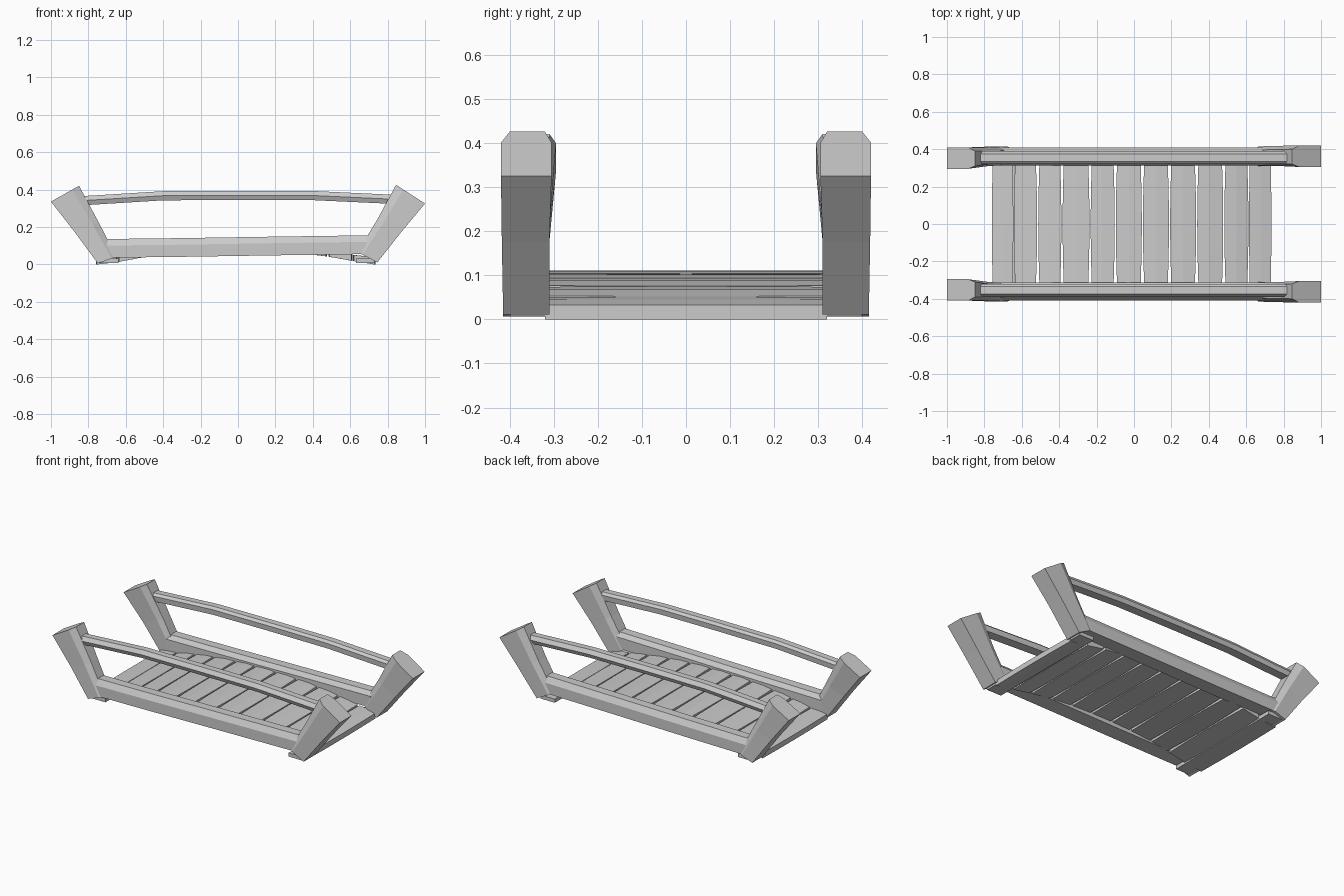
import bpy, bmesh, math
from mathutils import Vector

old = bpy.data.objects.get("Cube")
if old:
    bpy.data.objects.remove(old, do_unlink=True)

grey = bpy.data.materials.new("weathered_grey")
grey.use_nodes = True
colour = (0.6, 0.6, 0.6, 1)
grey.diffuse_color = colour
grey.node_tree.nodes["Principled BSDF"].inputs["Base Color"].default_value = colour


def loft(name, rings):
    """Skin equal rings of points and cap both ends."""
    bm = bmesh.new()
    loops = [[bm.verts.new(p) for p in ring] for ring in rings]
    n = len(loops[0])
    for a, b in zip(loops, loops[1:]):
        for i in range(n):
            j = (i + 1) % n
            bm.faces.new((a[i], a[j], b[j], b[i]))
    bm.faces.new(loops[0])
    bm.faces.new(loops[-1])
    bmesh.ops.recalc_face_normals(bm, faces=bm.faces)
    mesh = bpy.data.meshes.new(name)
    bm.to_mesh(mesh)
    bm.free()
    mesh.materials.append(grey)
    obj = bpy.data.objects.new(name, mesh)
    bpy.context.collection.objects.link(obj)
    return obj


def rail(name, side, y, section, path):
    """Sweep a (depth, height) section along an (x, z) path."""
    return loft(name, [[(x, side * (y + d), z + h) for d, h in section]
                       for x, z in path])


def post(name, end, side):
    """Flared, outward-leaning post with chamfered inner edges."""
    rings = []
    # outer corner, inner corner, near and far depth for each level
    if end < 0:
        levels = [((-0.75, 0.01), (-0.65, 0.045), 0.315, 0.415),
                  ((-0.875, 0.18), (-0.745, 0.23), 0.31, 0.41),
                  ((-1.0, 0.34), (-0.85, 0.425), 0.295, 0.41)]
    else:
        levels = [((0.745, 0.015), (0.64, 0.07), 0.31, 0.415),
                  ((0.875, 0.18), (0.745, 0.245), 0.31, 0.418),
                  ((1.0, 0.33), (0.845, 0.43), 0.305, 0.42)]
    for outer, inner, near, far in levels:
        o = Vector((outer[0], 0, outer[1]))
        i = Vector((inner[0], 0, inner[1]))
        mid = o.lerp(i, 0.75)
        ring = [(o, near), (o, far), (mid, far), (i, far - 0.02),
                (i, near + 0.015), (mid, near)]
        rings.append([(p.x, side * y, p.z) for p, y in ring])
    return loft(name, rings)


# Side frames: posts, lower beams and handrails
beam_section = [(-0.045, -0.045), (0.05, -0.05), (0.05, 0.015),
                (0.03, 0.05), (-0.025, 0.05), (-0.045, 0.025)]
hand_section = [(-0.032, -0.023), (0.025, -0.025), (0.036, 0.0),
                (0.02, 0.024), (-0.02, 0.024), (-0.035, 0.01)]
for side, label in ((-1, "front"), (1, "back")):
    for end, hand in ((-1, "right"), (1, "left")):
        post(f"{label}_{hand}_post", end, side)
    rail(f"{label}_lower_beam", side, 0.358, beam_section,
         [(-0.72, 0.09), (-0.3, 0.095), (0.2, 0.103), (0.7, 0.11)])
    rail(f"{label}_handrail", side, 0.355, hand_section,
         [(-0.84, 0.345), (-0.4, 0.372), (0, 0.374), (0.4, 0.373), (0.83, 0.353)])


# Arched deck of separate planks
def deck_height(x):
    return 0.112 - 0.075 * min(1, abs(x) / 0.7) ** 2.2


edges = [-0.76, -0.645, -0.515, -0.385, -0.235, -0.1,
         0.045, 0.19, 0.335, 0.48, 0.615, 0.735]
for k, (x0, x1) in enumerate(zip(edges, edges[1:])):
    rings = []
    last = k in (0, len(edges) - 2)
    for t in (-1, -0.5, 0, 0.5, 1):
        # bowed plank edges leave thin tapering gaps
        trim = 0.003 + 0.006 * t * t
        if last:
            trim = 0.004 * t * t
        a, b = x0 + trim, x1 - trim
        za, zb = deck_height(a), deck_height(b)
        zm = max((za + zb) / 2, deck_height((a + b) / 2)) + 0.003
        rings.append([(a, 0.32 * t, za), ((a + b) / 2, 0.32 * t, zm),
                      (b, 0.32 * t, zb), (b, 0.32 * t, zb - 0.033),
                      (a, 0.32 * t, za - 0.033)])
    loft(f"deck_plank_{k + 1}", rings)

# Thin cross sills joining the feet
for x, label in ((-0.69, "right"), (0.68, "left")):
    loft(f"{label}_sill", [[(x - 0.05, y, 0.012), (x + 0.05, y, 0.012),
                            (x + 0.05, y, 0.035), (x - 0.05, y, 0.035)]
                           for y in (-0.4, 0, 0.4)])

# Rest the lowest point on the ground
parts = [o for o in bpy.context.collection.objects if o.type == 'MESH']
low = min(v.co.z for o in parts for v in o.data.vertices)
for o in parts:
    for v in o.data.vertices:
        v.co.z -= low
